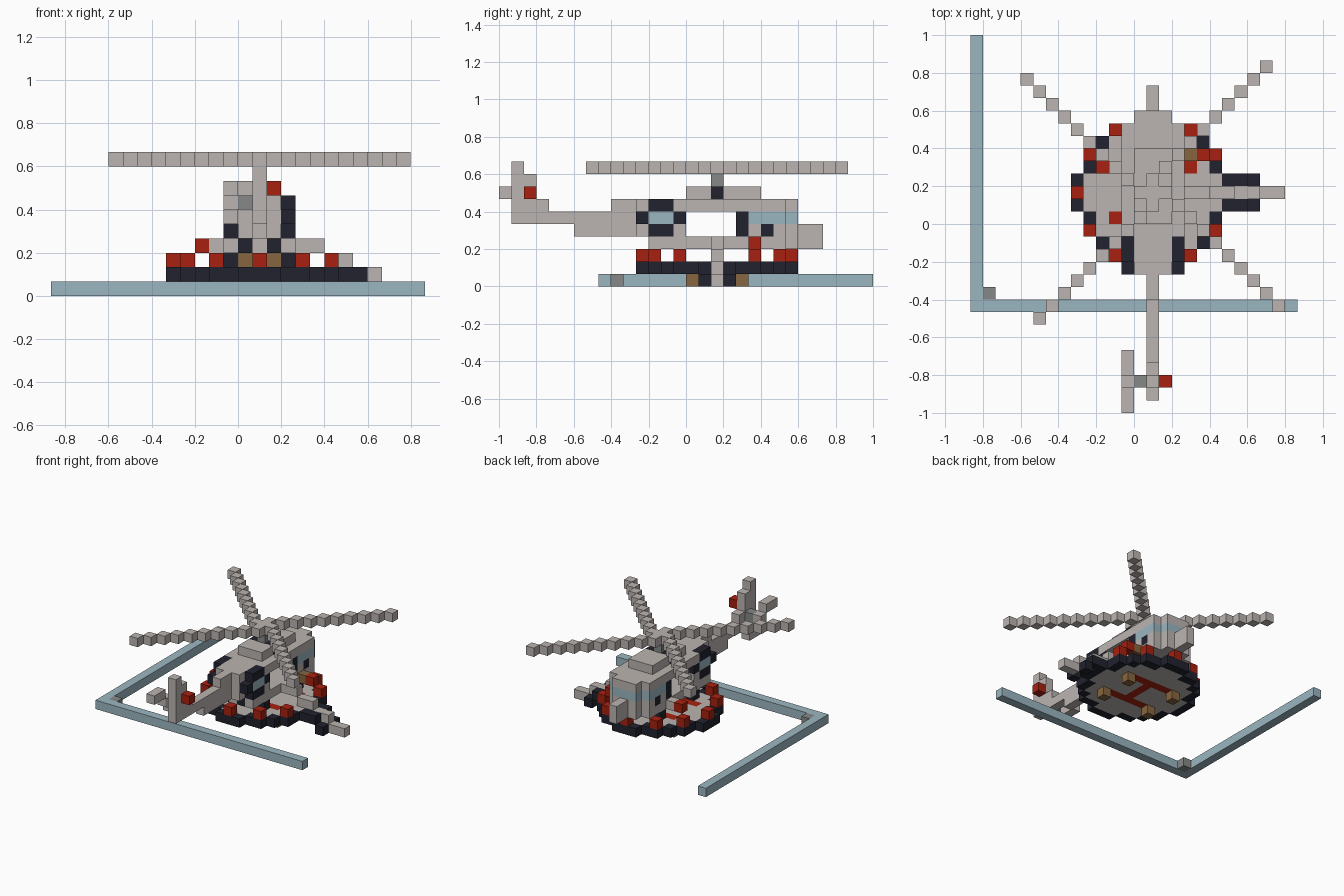
import bpy
import bmesh
from mathutils import Matrix, Vector

U = 1 / 15        # edge length of one block
CX, CY = 1, 2     # block column of the pad centre and rotor mast

if "Cube" in bpy.data.objects:
    bpy.data.objects.remove(bpy.data.objects["Cube"], do_unlink=True)


def material(name, rgb):
    m = bpy.data.materials.new(name)
    m.use_nodes = True
    m.diffuse_color = (*rgb, 1)
    m.node_tree.nodes["Principled BSDF"].inputs["Base Color"].default_value = (*rgb, 1)
    return m


LIGHT = material("warm light grey", (0.50, 0.46, 0.44))
BLUE = material("pale blue", (0.33, 0.47, 0.53))
DARK = material("near black", (0.015, 0.016, 0.027))
RED = material("red", (0.39, 0.015, 0.005))
BROWN = material("brown", (0.24, 0.13, 0.05))
GREY = material("mid grey", (0.24, 0.25, 0.25))


def blocks(name, mat, boxes):
    """Boxes are (x, y, z) cells or (x range, y range, z range), ends included."""
    bm = bmesh.new()
    for box in boxes:
        spans = [(s, s) if isinstance(s, int) else s for s in box]
        lo = Vector([s[0] for s in spans])
        hi = Vector([s[1] + 1 for s in spans])
        size = (hi - lo) * U
        mat4 = Matrix.Translation((lo + hi) * U / 2) @ Matrix.Diagonal((*size, 1))
        bmesh.ops.create_cube(bm, size=1, matrix=mat4)
    me = bpy.data.meshes.new(name)
    bm.to_mesh(me)
    bm.free()
    me.materials.append(mat)
    ob = bpy.data.objects.new(name, me)
    bpy.context.collection.objects.link(ob)
    return ob


def both(*boxes):
    """Repeat boxes mirrored about the helicopter's centre plane."""
    out = list(boxes)
    for x, y, z in boxes:
        a, b = (x, x) if isinstance(x, int) else x
        out.append(((2 * CX - b, 2 * CX - a), y, z))
    return out


# Low kerb on two sides, with a corner block
blocks("kerb_front", BLUE, [((-13, 12), -7, 0)])
blocks("kerb_side", BLUE, [(-13, (-6, 14), 0)])
blocks("kerb_corner_block", GREY, [(-12, -6, 0)])

# Landing pad: rim, lamps, floor and marking
octant = [(6, 0), (6, 1), (5, 2), (5, 3), (4, 4)]


def around(points):
    return sorted({(sx * p, sy * q) for a, b in points for p, q in ((a, b), (b, a))
                   for sx in (1, -1) for sy in (1, -1)})


rim = around(octant)
lamps = [p for p in around([(6, 0), (5, 3)]) if p != (6, 0)]
floor, mark = [], []
for dy in range(-5, 6):
    half = min(abs(a) for a, b in rim if b == dy)
    for dx in range(1 - half, half):
        on_mark = (abs(dy) == 2 and abs(dx) <= 3) or (dx == 0 and abs(dy) < 2)
        (mark if on_mark else floor).append((CX + dx, CY + dy, 1))
blocks("pad_rim", DARK, [(CX + a, CY + b, 1) for a, b in rim])
blocks("pad_lamps", RED, [(CX + a, CY + b, 2) for a, b in lamps])
blocks("pad_floor", LIGHT, floor)
blocks("pad_marking", RED, mark)
blocks("pad_legs", BROWN, both((4, 0, 0), (4, 4, 0)))

# Boarding stairs with side rails
blocks("stairs", LIGHT, [((4 + 2 * i, 5 + 2 * i), 2, 3 - i) for i in range(4)])
blocks("stair_rails", DARK, [b for y in (1, 3) for b in ((8, y, 1), (9, y, 0))])

# Hull: floor, walls, roof, nose and rear bulkhead
blocks("hull_floor", LIGHT, [((-1, 3), (-2, 7), 3), (-1, -3, 3), (1, -3, 3), (3, -3, 3),
                             ((0, 2), 8, 3)])
blocks("rear_vents", DARK, [(0, -3, 3), (2, -3, 3)])
blocks("hull_walls", LIGHT, both((3, -1, 4), (3, 5, 4), (3, 7, 4)) + [((0, 2), 8, 4)])
blocks("rear_hull", LIGHT, [((0, 2), (-4, -1), (4, 5))])
blocks("hull_roof", LIGHT, [((-1, 3), (-1, 7), 6), ((0, 2), 8, 6), ((0, 2), (-4, -2), 6)])
blocks("nose", LIGHT, [(1, (9, 10), (3, 4))])

# Windows and dark frames
blocks("windshield", BLUE, [((0, 2), 8, 5)])
blocks("front_side_windows", BLUE, both((3, (5, 7), 5)))
blocks("rear_windows", BLUE, both((3, (-3, -2), 5)))
blocks("rear_window_frames", DARK, both((3, (-3, -2), 4), (3, (-3, -2), 6),
                                        (3, -4, 5), (3, -1, 5)))
blocks("door_posts", DARK, both((3, 4, (4, 5)), (3, 6, 4)))

# Undercarriage
blocks("axles", BROWN, both((2, -1, 2), (2, 5, 2)))
blocks("wheels", DARK, both((3, -1, 2), (3, 5, 2)))

# Side mounts with red tips
blocks("right_mount", LIGHT, [(-2, 4, 3)])
blocks("left_mount", BROWN, [(4, 5, 3)])
blocks("mount_tips", RED, [(-3, 4, 3), (5, 5, 3)])

# Engine housing, mast and main rotor
blocks("engine_housing", LIGHT, [((0, 2), (0, 1), 7), ((0, 2), (3, 5), 7)])
blocks("engine_vent", DARK, [((0, 2), CY, 7)])
blocks("mast", GREY, [(CX, CY, 8)])
blades = [(CX, CY, 9)]
for k in range(10):
    dx, dy = k, k + 1
    for _ in range(4):
        blades.append((CX + dx, CY + dy, 9))
        dx, dy = -dy, dx
blocks("main_rotor", LIGHT, blades)

# Tail boom, fin and tail rotor
blocks("tail_boom", LIGHT, [(1, (-14, -5), 5), (1, (-9, -5), 4), (1, (-6, -5), 6)])
blocks("tail_fin", LIGHT, [(1, (-14, -12), 6), (1, (-14, -13), (7, 8)), (1, -14, 9)])
blocks("tail_light", RED, [(2, -13, 7)])
blocks("tail_rotor_hub", GREY, [(0, -13, 6)])
blocks("tail_rotor", LIGHT, [(-1, (-15, -14), 7), (-1, -13, 6), (-1, (-12, -11), 5)])
